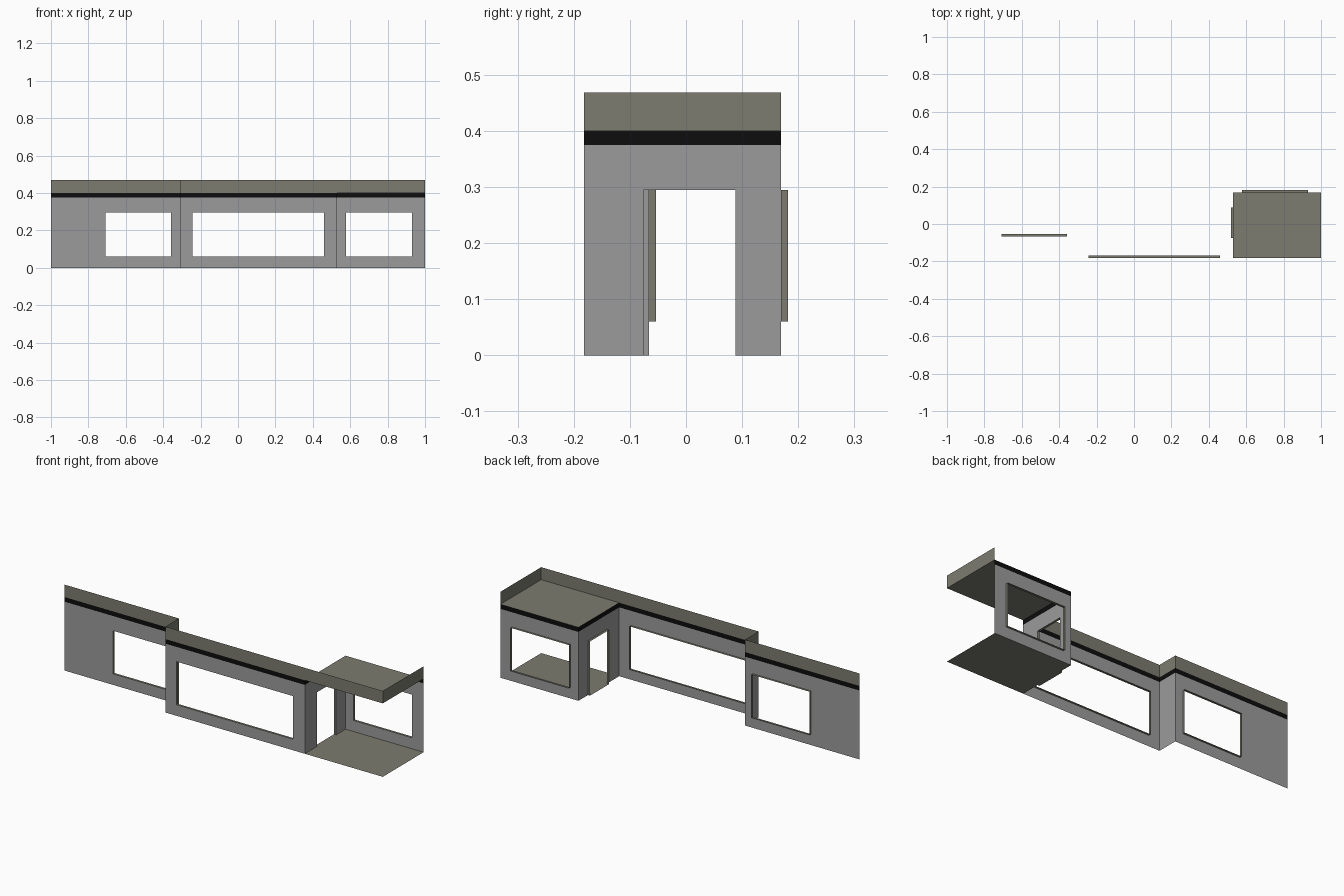
import bpy
import bmesh
from mathutils import Vector

cube = bpy.data.objects.get("Cube")
if cube:
    bpy.data.objects.remove(cube, do_unlink=True)


def make_material(name, color):
    mat = bpy.data.materials.new(name)
    mat.use_nodes = True
    rgba = (*color, 1)
    mat.diffuse_color = rgba
    mat.node_tree.nodes["Principled BSDF"].inputs["Base Color"].default_value = rgba
    return mat


GREY, BLACK, OLIVE = range(3)
MATERIALS = [
    make_material("wall grey", (0.33, 0.33, 0.33)),
    make_material("trim black", (0.004, 0.004, 0.004)),
    make_material("parapet olive", (0.2, 0.2, 0.16)),
]

# Shared levels and plan lines
STRIPE, ROOF, TOP = 0.375, 0.4, 0.468
SILL, HEAD, DEPTH = 0.06, 0.295, 0.0125
LEFT_END, STEP, PORCH, RIGHT_END = -1.0, -0.31, 0.53, 1.0
FRONT, RECESS, BACK = -0.182, -0.066, 0.169


def finish(name, bm):
    bmesh.ops.remove_doubles(bm, verts=bm.verts, dist=0.0001)
    mesh = bpy.data.meshes.new(name)
    bm.to_mesh(mesh)
    bm.free()
    for mat in MATERIALS:
        mesh.materials.append(mat)
    obj = bpy.data.objects.new(name, mesh)
    bpy.context.collection.objects.link(obj)


def add_face(bm, points, slot):
    face = bm.faces.new([bm.verts.new(p) for p in points])
    face.material_index = slot


def wall(name, start, end, bottom=0, top=TOP, opening=None, reveal=None):
    """Upright sheet between two plan points, banded by height.
    opening = (from, to, sill, head) along the wall; reveal = jamb direction."""
    bm = bmesh.new()
    a, b = Vector((*start, 0)), Vector((*end, 0))
    along, length = (b - a).normalized(), (b - a).length

    def at(u, z):
        return a + along * u + Vector((0, 0, z))

    us, zs = {0, length}, {bottom, top}
    zs |= {z for z in (STRIPE, ROOF) if bottom < z < top}
    if opening:
        u0, u1, z0, z1 = opening
        us |= {u0, u1}
        zs |= {z0, z1}
    us, zs = sorted(us), sorted(zs)
    for ua, ub in zip(us, us[1:]):
        for za, zb in zip(zs, zs[1:]):
            mu, mz = (ua + ub) / 2, (za + zb) / 2
            if opening and u0 < mu < u1 and z0 < mz < z1:
                continue
            slot = OLIVE if mz > ROOF else BLACK if mz > STRIPE else GREY
            add_face(bm, [at(ua, za), at(ub, za), at(ub, zb), at(ua, zb)], slot)
    finish(name, bm)

    # Jambs, sill and lintel standing out from the opening
    if opening:
        bm = bmesh.new()
        push = Vector(reveal) * DEPTH
        ring = [at(u0, z0), at(u1, z0), at(u1, z1), at(u0, z1)]
        for p, q in zip(ring, ring[1:] + ring[:1]):
            add_face(bm, [p, q, q + push, p + push], OLIVE)
        finish(name + "_opening_frame", bm)


def slab(name, z):
    bm = bmesh.new()
    add_face(bm, [(PORCH, FRONT, z), (RIGHT_END, FRONT, z),
                  (RIGHT_END, BACK, z), (PORCH, BACK, z)], OLIVE)
    finish(name, bm)


# Long facade
wall("recessed_wall", (LEFT_END, RECESS), (STEP, RECESS),
     opening=(0.292, 0.643, SILL, HEAD), reveal=(0, 1, 0))
wall("step_wall", (STEP, RECESS), (STEP, FRONT))
wall("middle_wall", (STEP, FRONT), (PORCH, FRONT),
     opening=(0.066, 0.769, SILL, HEAD), reveal=(0, 1, 0))

# Open corner porch
wall("porch_side_wall", (PORCH, FRONT), (PORCH, BACK), top=ROOF,
     opening=(0.106, 0.27, 0, HEAD), reveal=(-1, 0, 0))
wall("porch_back_wall", (PORCH, BACK), (RIGHT_END, BACK), top=ROOF,
     opening=(0.048, 0.4, SILL, HEAD), reveal=(0, 1, 0))
slab("porch_floor", 0)
slab("porch_roof", ROOF)
wall("porch_front_parapet", (PORCH, FRONT), (RIGHT_END, FRONT), bottom=ROOF)
wall("porch_end_parapet", (RIGHT_END, FRONT), (RIGHT_END, BACK), bottom=ROOF)
